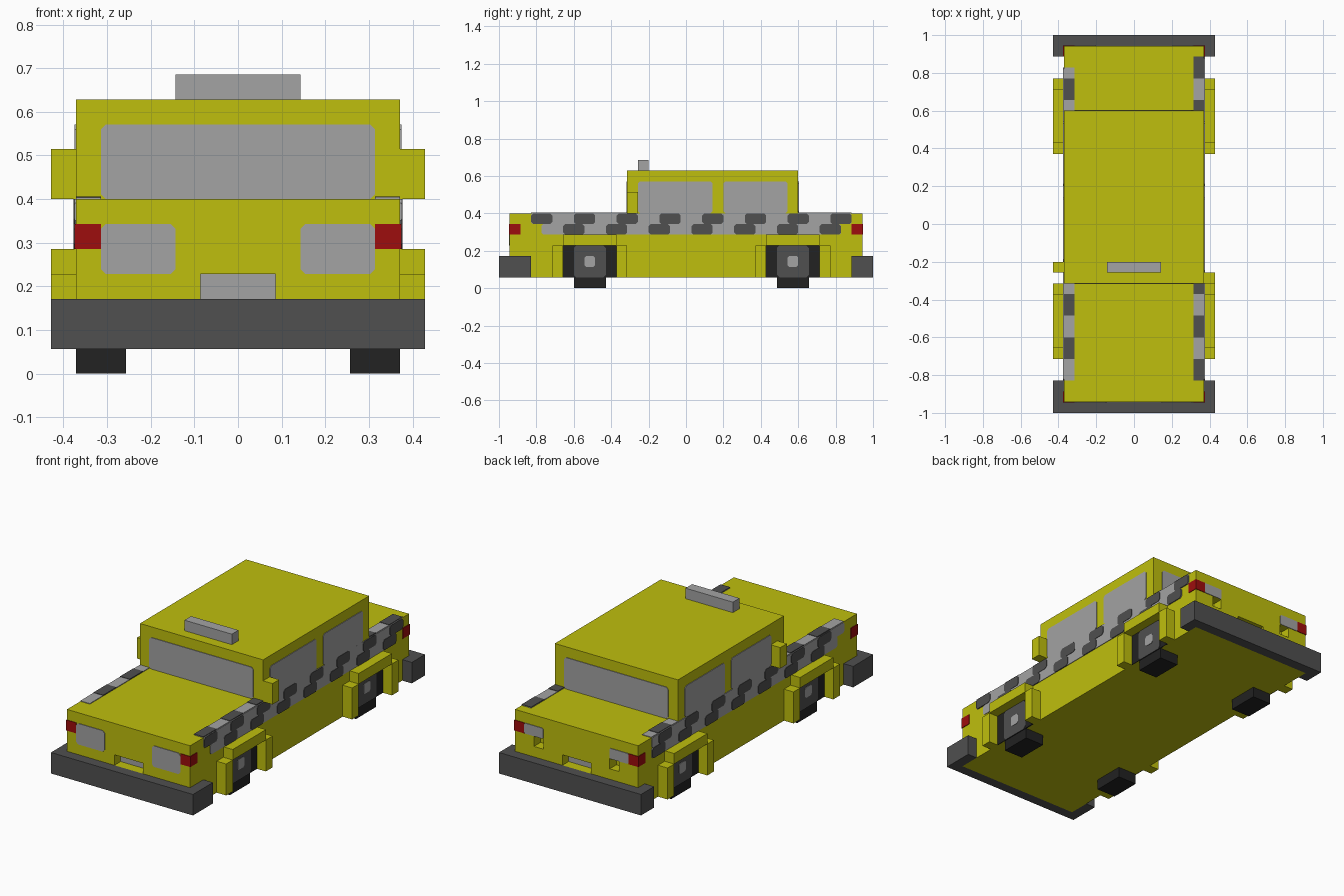
import bpy
from mathutils import Vector

U = 2 / 35      # one building block
T = 0.06        # plate thickness in blocks

cube = bpy.data.objects.get("Cube")
if cube:
    bpy.data.objects.remove(cube, do_unlink=True)


def material(name, r, g, b):
    m = bpy.data.materials.new(name)
    m.use_nodes = True
    m.diffuse_color = (r, g, b, 1)
    m.node_tree.nodes["Principled BSDF"].inputs["Base Color"].default_value = (r, g, b, 1)
    return m


YELLOW = material("yellow", 0.52, 0.52, 0.004)
LIGHT = material("light grey", 0.366, 0.366, 0.366)
DARK = material("dark grey", 0.08, 0.08, 0.08)
BLACK = material("black", 0.016, 0.016, 0.016)
RED = material("red", 0.337, 0.004, 0.004)


def make(name, verts, faces, mat):
    mesh = bpy.data.meshes.new(name)
    mesh.from_pydata([Vector(v) * U for v in verts], [], faces)
    mesh.materials.append(mat)
    obj = bpy.data.objects.new(name, mesh)
    bpy.context.collection.objects.link(obj)
    return obj


def prism(name, outline, place, lo, hi, mat):
    """Extrude a 2D outline from lo to hi; place maps (a, b, depth) to xyz."""
    n = len(outline)
    verts = [place(a, b, d) for d in (lo, hi) for a, b in outline]
    faces = [list(range(n))[::-1], list(range(n, 2 * n))]
    faces += [(i, (i + 1) % n, n + (i + 1) % n, n + i) for i in range(n)]
    # Mirrored placements flip the winding, so restore outward faces
    x, y, z = (Vector(place(*v)) for v in ((1, 0, 0), (0, 1, 0), (0, 0, 1)))
    if x.cross(y).dot(z) * (hi - lo) < 0:
        faces = [f[::-1] for f in faces]
    return make(name, verts, faces, mat)


def box(name, x, y, z, mat):
    x, y, z = sorted(x), sorted(y), sorted(z)
    outline = [(x[0], y[0]), (x[1], y[0]), (x[1], y[1]), (x[0], y[1])]
    return prism(name, outline, lambda a, b, d: (a, b, d), z[0], z[1], mat)


def cut_corners(a, b, c):
    (a0, a1), (b0, b1) = sorted(a), sorted(b)
    return [(a0 + c, b0), (a1 - c, b0), (a1, b0 + c), (a1, b1 - c),
            (a1 - c, b1), (a0 + c, b1), (a0, b1 - c), (a0, b0 + c)]


def side_plate(name, s, y, z, mat, c=0.2, t=T):
    prism(name, cut_corners(y, z, c), lambda a, b, d: (d * s, a, b), 6.45, 6.5 + t, mat)


def end_plate(name, x, y, z, mat, c=0.2):
    s = 1 if y > 0 else -1
    prism(name, cut_corners(x, z, c), lambda a, b, d: (a, d * s, b),
          abs(y) - 0.05, abs(y) + T, mat)


# Body and cabin
body = box("body", (-6.5, 6.5), (-16.5, 16.5), (1, 7), YELLOW)
box("cabin", (-6.5, 6.5), (-5.5, 10.5), (7, 11), YELLOW)
box("roof_sign", (-2.5, 2.5), (-4.5, -3.5), (11, 12), LIGHT)

# Number plate recesses at both ends and lamp notches at the rear
cutters = [box("cutter", (-1.5, 1.5), (s * 15.5, s * 17), (3, 4), YELLOW) for s in (-1, 1)]
cutters += [box("cutter", (s * 3.5, s * 4.5), (15.5, 17), (4, 5), YELLOW) for s in (-1, 1)]
for cutter in cutters:
    cutter.hide_render = True
    mod = body.modifiers.new("recess", "BOOLEAN")
    mod.operation, mod.solver, mod.object = "DIFFERENCE", "EXACT", cutter
    bpy.context.view_layer.objects.active = body
    bpy.ops.object.modifier_apply(modifier=mod.name)
    bpy.data.objects.remove(cutter, do_unlink=True)

for end, tag, ear in ((-1, "front", 14.5), (1, "rear", 15.5)):
    end_plate(tag + "_number_plate", (-1.5, 1.5), end * 15.5, (3, 4), LIGHT, 0)
    # Bumper with ears that wrap round the corners
    box(tag + "_bumper", (-7.5, 7.5), (end * 16.5, end * 17.5), (1, 3), DARK)
    for s in (-1, 1):
        box(tag + "_bumper_ear", (s * 6.5, s * 7.5), (end * ear, end * 16.5), (1, 3), DARK)
        box(tag + "_corner_lamp", (s * 5.5, s * 6.56), (end * 15.5, end * 16.56), (5, 6), RED)

# Windscreens and main lamps
end_plate("windscreen", (-5.5, 5.5), -5.5, (7, 10), LIGHT)
end_plate("rear_window", (-5.5, 5.5), 10.5, (7, 10), LIGHT)
for s in (-1, 1):
    end_plate("headlamp", (s * 2.5, s * 5.5), -16.5, (4, 6), LIGHT)
    end_plate("rear_lamp", (s * 3.5, s * 5.5), 16.5, (5, 6), LIGHT, 0.1)

for s, tag in ((1, "left"), (-1, "right")):
    # Mirror and side windows
    mirror_y = -5.5 if s > 0 else -4.5
    box(tag + "_mirror", (s * 6.5, s * 7.5), (mirror_y, mirror_y + 1), (7, 9), YELLOW)
    side_plate(tag + "_front_window", s, (mirror_y + 1, 2.5), (7, 10), LIGHT)
    side_plate(tag + "_back_window", s, (3.5, 9.5), (7, 10), LIGHT)

    # Wheels, wheel wells and arches
    for end, mid in (("front", -9), ("rear", 10)):
        name = f"{end}_{tag}_"
        box(name + "tyre", (s * 4.5, s * 6.5), (mid - 1.5, mid + 1.5), (0, 1.02), BLACK)
        side_plate(name + "well", s, (mid - 2.5, mid + 2.5), (1, 4), BLACK, 0)
        side_plate(name + "wheel", s, (mid - 1.5, mid + 1.5), (1, 4), DARK, 0.25, 0.1)
        side_plate(name + "hub", s, (mid - 0.5, mid + 0.5), (2, 3), LIGHT, 0.15, 0.14)
        box(name + "arch", (s * 6.5, s * 7.5), (mid - 2.5, mid + 2.5), (4, 5), YELLOW)
        for e in (-1, 1):
            box(name + "arch_post", (s * 6.5, s * 7.5),
                (mid + e * 2.5, mid + e * 3.5), (1, 4), YELLOW)

    # Slanted check band: light strips with dark blocks every four units
    top_end = 15.5 if s > 0 else 14.5
    side_plate(tag + "_band_upper", s, (-14.5, top_end), (6, 7), LIGHT, 0.15)
    side_plate(tag + "_band_lower", s, (-13.5, 14.5), (5, 6), LIGHT, 0.15)
    box(tag + "_band_top", (s * 5.5, s * 6.5), (-14.5, top_end), (6.95, 7 + T), LIGHT)
    first = -14.5 if s > 0 else -12.5
    for k in range(8):
        y = first + 4 * k
        if y + 2 <= top_end:
            side_plate(tag + "_check_upper", s, (y, y + 2), (6, 7), DARK, 0.2, 0.1)
            box(tag + "_check_top", (s * 5.5, s * 6.5), (y, y + 2), (6.95, 7.1), DARK)
        y -= s
        if y >= -13.5 and y + 2 <= 14.5:
            side_plate(tag + "_check_lower", s, (y, y + 2), (5, 6), DARK, 0.2, 0.1)
